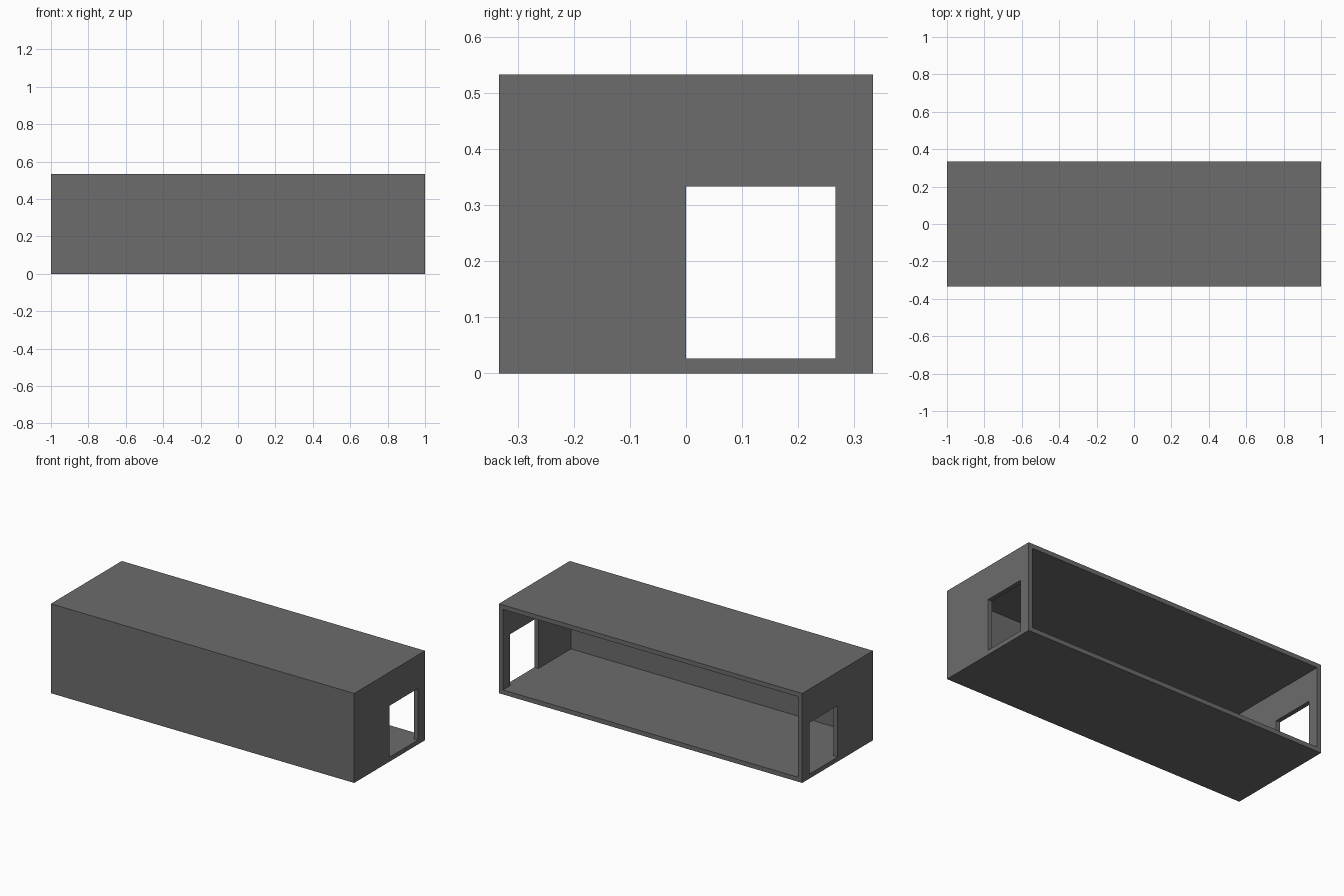
import bpy, bmesh

if "Cube" in bpy.data.objects:
    bpy.data.objects.remove(bpy.data.objects["Cube"])

L, W, H, T = 2.0, 0.6667, 0.5333, 0.0267   # length, depth, height, wall thickness
grey = bpy.data.materials.new("dark grey")
grey.diffuse_color = (0.15, 0.15, 0.15, 1)
grey.use_nodes = True
grey.node_tree.nodes["Principled BSDF"].inputs["Base Color"].default_value = grey.diffuse_color


def add_object(name, bm):
    bmesh.ops.recalc_face_normals(bm, faces=bm.faces)
    mesh = bpy.data.meshes.new(name)
    bm.to_mesh(mesh)
    bm.free()
    mesh.materials.append(grey)
    ob = bpy.data.objects.new(name, mesh)
    bpy.context.collection.objects.link(ob)
    return ob


def box(name, x, y, z):
    bm = bmesh.new()
    bmesh.ops.create_cube(bm, size=1)
    for v in bm.verts:
        v.co = [r[0] if c < 0 else r[1] for c, r in zip(v.co, (x, y, z))]
    return add_object(name, bm)


def cut(target, cutter):
    cutter.hide_render = True
    cutter.hide_viewport = True
    mod = target.modifiers.new(cutter.name, 'BOOLEAN')
    mod.operation = 'DIFFERENCE'
    mod.solver = 'EXACT'
    mod.object = cutter
    bpy.context.view_layer.objects.active = target
    bpy.ops.object.modifier_apply(modifier=mod.name)
    bpy.data.objects.remove(cutter)


# Outer shell of the housing
shell = box("tunnel_shell", (-L/2, L/2), (-W/2, W/2), (0, H))
# Hollow interior, open at the back
cut(shell, box("interior_cutter", (-L/2 + T, L/2 - T), (-W/2 + T, W), (T, H - T)))
# Doorways through both ends, level with the floor
cut(shell, box("doorway_cutter", (-L, L), (0, 0.2667), (T, 0.3333)))
